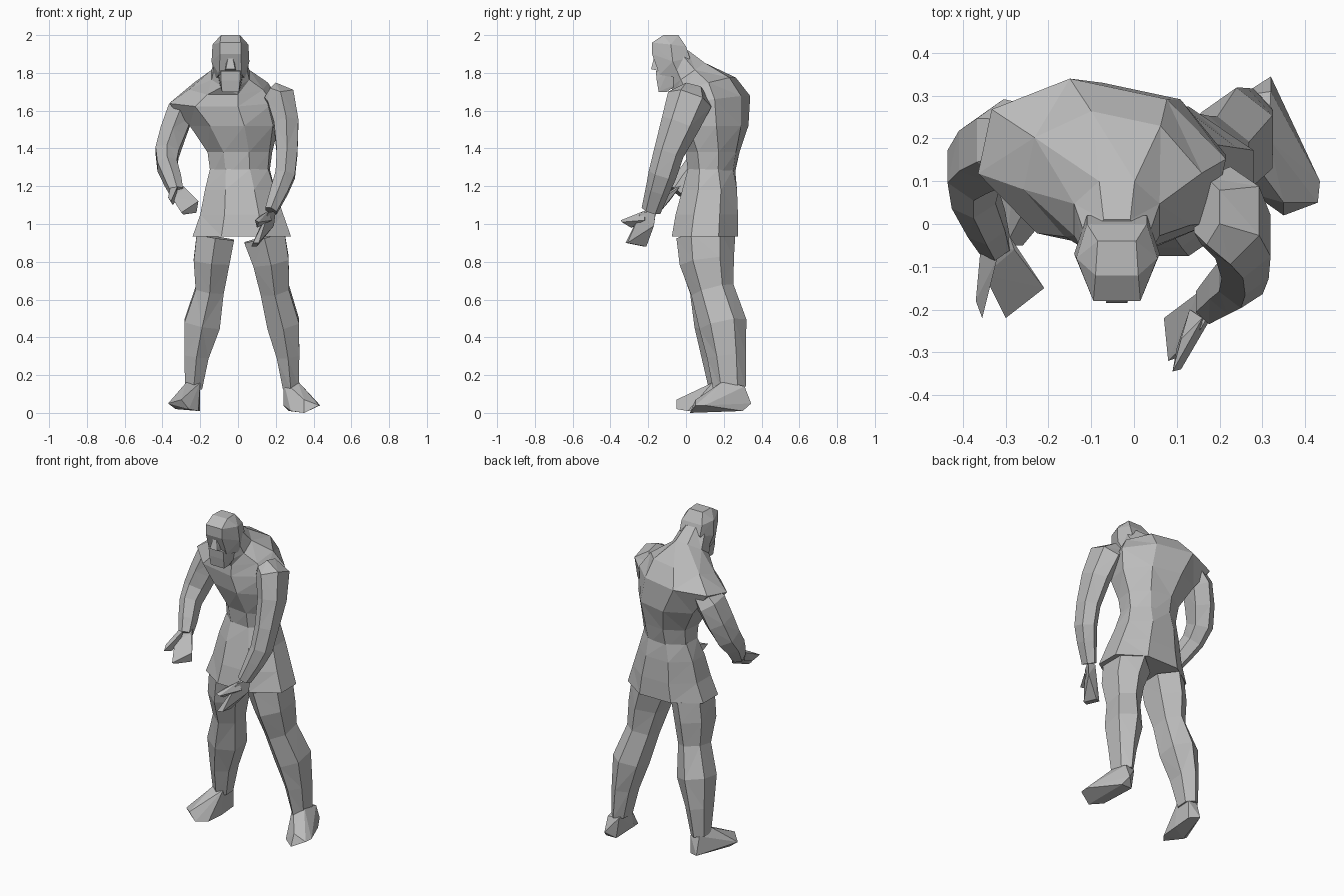
import bpy
import bmesh
from math import cos, sin, pi, radians
from mathutils import Vector

default = bpy.data.objects.get("Cube")
if default:
    bpy.data.objects.remove(default, do_unlink=True)

stone = bpy.data.materials.new("stone_grey")
stone.use_nodes = True
GREY = (0.5, 0.5, 0.5, 1.0)
stone.diffuse_color = GREY
stone.node_tree.nodes["Principled BSDF"].inputs["Base Color"].default_value = GREY


def finish(name, bm):
    """Turn a bmesh into a flat shaded grey object."""
    bmesh.ops.recalc_face_normals(bm, faces=bm.faces[:])
    mesh = bpy.data.meshes.new(name)
    bm.to_mesh(mesh)
    bm.free()
    mesh.materials.append(stone)
    obj = bpy.data.objects.new(name, mesh)
    bpy.context.collection.objects.link(obj)
    return obj


def skin(name, rings):
    """Join rings of points with faceted sides and close both ends."""
    bm = bmesh.new()
    loops = [[bm.verts.new(p) for p in ring] for ring in rings]
    sides = len(loops[0])
    for low, high in zip(loops, loops[1:]):
        for i in range(sides):
            j = (i + 1) % sides
            bm.faces.new((low[i], low[j], high[j], high[i]))
    bm.faces.new(loops[0])
    bm.faces.new(loops[-1])
    bmesh.ops.triangulate(bm, faces=bm.faces[:], quad_method='SHORT_EDGE')
    return finish(name, bm)


def ellipse(sides, rx, ry):
    """Ellipse with flat front and back, reaching the full radius."""
    grow = 1 / cos(pi / sides)
    for i in range(sides):
        a = 2 * pi * (i + 0.5) / sides
        yield rx * grow * cos(a), ry * grow * sin(a)


def trunk(name, stations, sides=8):
    """Stations: x, y, z, half width, half depth, turn, rise to the back."""
    rings = []
    for x, y, z, rx, ry, turn, rise in stations:
        c, s = cos(radians(turn)), sin(radians(turn))
        rings.append([(x + u * c - v * s, y + u * s + v * c, z + rise * v)
                      for u, v in ellipse(sides, rx, ry)])
    return skin(name, rings)


def limb(name, stations, sides=6):
    """Stations: x, y, z, half width, half depth, square to the path."""
    centres = [Vector(s[:3]) for s in stations]
    rings = []
    for i, (centre, station) in enumerate(zip(centres, stations)):
        ahead = centres[min(i + 1, len(centres) - 1)]
        behind = centres[max(i - 1, 0)]
        t = (ahead - behind).normalized()
        side = (Vector((1, 0, 0)) - t * t.x).normalized()
        depth = t.cross(side)
        rings.append([centre + side * u + depth * v
                      for u, v in ellipse(sides, *station[3:])])
    return skin(name, rings)


def hull(name, points):
    bm = bmesh.new()
    for p in points:
        bm.verts.new(p)
    out = bmesh.ops.convex_hull(bm, input=bm.verts[:])
    loose = {v for v in out["geom_interior"] if isinstance(v, bmesh.types.BMVert)}
    bmesh.ops.delete(bm, geom=list(loose), context='VERTS')
    return finish(name, bm)


def face_hull(name, half_points, middle=-0.04):
    """Symmetric hull: half width, y, z."""
    return hull(name, [(middle + side * w, y, z)
                       for w, y, z in half_points for side in (-1, 1)])


# Tunic skirt and the twisted, hunched upper body
trunk("tunic_skirt", [
    (.02, .1, .935, .26, .175, 0, 0),
    (.02, .11, 1.05, .22, .165, 0, 0),
    (.01, .125, 1.18, .185, .145, 0, 0),
    (.01, .135, 1.29, .155, .12, -5, 0)])
trunk("torso", [
    (.01, .135, 1.25, .15, .115, -5, 0),
    (.01, .14, 1.38, .165, .135, -8, 0),
    (-.02, .135, 1.52, .225, .18, -12, 0),
    (-.075, .135, 1.65, .28, .185, -12, .15),
    (-.05, .1, 1.73, .2, .15, -12, .3),
    (-.04, .01, 1.79, .1, .09, 0, .7),
    (-.04, -.05, 1.89, .075, .06, 0, .5)])

# Head
face_hull("skull", [
    (.05, -.12, 2), (.045, -.04, 2), (.055, -.18, 1.96), (.095, -.08, 1.95),
    (.07, .0, 1.94), (.1, -.07, 1.86), (.07, .02, 1.88), (.055, -.18, 1.9),
    (.08, -.03, 1.77), (.06, -.14, 1.79)])
face_hull("nose", [
    (.012, -.17, 1.88), (.025, -.185, 1.82), (.03, -.14, 1.81), (.02, -.14, 1.88)])
face_hull("beard", [
    (.05, -.16, 1.81), (.07, -.09, 1.82), (.045, -.145, 1.7),
    (.045, -.1, 1.7), (.06, -.03, 1.75), (.05, -.155, 1.76)])

# Arms
limb("left_arm", [
    (.17, .03, 1.7, .05, .07),
    (.225, .02, 1.66, .075, .105),
    (.255, -.03, 1.53, .065, .09),
    (.26, -.09, 1.38, .055, .07),
    (.25, -.125, 1.26, .052, .065),
    (.22, -.15, 1.18, .046, .056),
    (.175, -.185, 1.07, .032, .045)])
limb("right_arm", [
    (-.25, .2, 1.66, .05, .07),
    (-.305, .19, 1.59, .07, .09),
    (-.345, .165, 1.48, .068, .085),
    (-.375, .13, 1.38, .062, .075),
    (-.375, .07, 1.31, .052, .065),
    (-.345, 0, 1.23, .045, .055),
    (-.325, -.05, 1.17, .035, .04)])

# Hands: a flat palm with a separate thumb
hull("left_palm", [
    (.2, -.16, 1.07), (.15, -.16, 1.06), (.16, -.24, 1.06), (.19, -.17, .99),
    (.12, -.28, .97), (.08, -.32, .9), (.07, -.22, .88), (.1, -.21, .88),
    (.11, -.31, .9)])
hull("left_thumb", [
    (.16, -.22, 1.07), (.13, -.2, 1.02), (.18, -.22, 1.02), (.11, -.27, 1.04),
    (.09, -.345, 1.02), (.11, -.34, 1.01), (.1, -.29, .98)])
hull("right_palm", [
    (-.35, -.05, 1.18), (-.29, -.03, 1.2), (-.3, -.08, 1.13), (-.28, -.06, 1.19),
    (-.21, -.15, 1.12), (-.22, -.14, 1.06), (-.3, -.22, 1.06), (-.29, -.2, 1.05),
    (-.35, -.12, 1.14)])
hull("right_thumb", [
    (-.36, -.07, 1.19), (-.32, -.08, 1.2), (-.33, -.1, 1.12), (-.37, -.18, 1.14),
    (-.355, -.22, 1.12), (-.345, -.16, 1.1)])

# Legs
limb("left_leg", [
    (.14, .105, .93, .11, .135),
    (.175, .11, .8, .095, .125),
    (.195, .14, .65, .076, .1),
    (.24, .195, .47, .085, .11),
    (.265, .215, .3, .06, .09),
    (.28, .23, .13, .042, .075)])
limb("right_leg", [
    (-.12, .105, .93, .1, .13),
    (-.14, .11, .8, .095, .125),
    (-.15, .13, .65, .075, .095),
    (-.19, .165, .47, .095, .105),
    (-.22, .18, .3, .065, .085),
    (-.235, .19, .13, .045, .06)])

# Splayed feet
hull("left_foot", [
    (.24, .2, .17), (.315, .2, .17), (.25, .3, .14), (.32, .31, .14),
    (.32, .345, .05), (.27, .3, .01), (.34, .3, .01), (.24, .17, .04),
    (.28, .07, .01), (.435, .1, .04), (.43, .05, .04), (.35, .02, 0),
    (.35, .05, .07)])
hull("right_foot", [
    (-.275, .14, .16), (-.2, .14, .16), (-.26, .24, .14), (-.2, .24, .13),
    (-.2, .24, .02), (-.26, .27, .03), (-.2, .12, .01), (-.21, .01, .01),
    (-.26, -.05, .02), (-.3, -.05, .07), (-.37, .02, .05), (-.33, .04, .02)])
